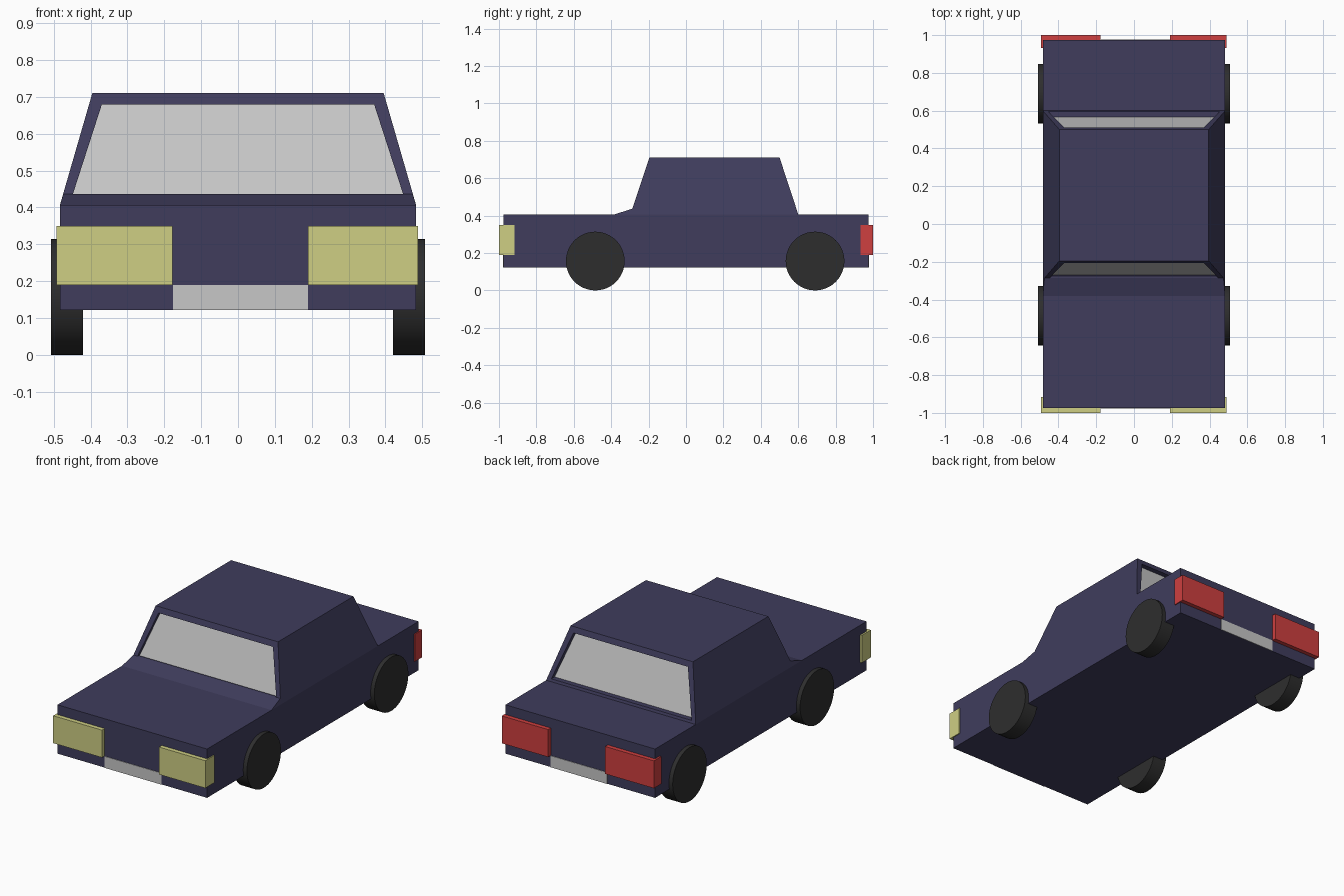
import bpy
import bmesh
from mathutils import Vector

cube = bpy.data.objects.get("Cube")
if cube:
    bpy.data.objects.remove(cube, do_unlink=True)


def material(name, rgb):
    mat = bpy.data.materials.new(name)
    mat.use_nodes = True
    mat.diffuse_color = (*rgb, 1)
    mat.node_tree.nodes["Principled BSDF"].inputs["Base Color"].default_value = (*rgb, 1)
    return mat


NAVY = material("navy paint", (0.050, 0.046, 0.108))
GREY = material("pale grey", (0.57, 0.57, 0.57))
YELLOW = material("headlight yellow", (0.62, 0.62, 0.23))
RED = material("tail light red", (0.62, 0.05, 0.05))
RUBBER = material("tyre black", (0.027, 0.027, 0.027))


def finish(bm, name, *mats):
    mesh = bpy.data.meshes.new(name)
    bmesh.ops.recalc_face_normals(bm, faces=bm.faces)
    bm.to_mesh(mesh)
    bm.free()
    for mat in mats:
        mesh.materials.append(mat)
    obj = bpy.data.objects.new(name, mesh)
    bpy.context.collection.objects.link(obj)
    return obj


def loft(bottom, top):
    """Closed block between two level rectangles (x0, x1, y0, y1, z)."""
    bm = bmesh.new()
    rings = []
    for x0, x1, y0, y1, z in (bottom, top):
        rings.append([bm.verts.new(p) for p in
                      ((x0, y0, z), (x1, y0, z), (x1, y1, z), (x0, y1, z))])
    low, high = rings
    bm.faces.new(low[::-1])
    bm.faces.new(high)
    for i in range(4):
        j = (i + 1) % 4
        bm.faces.new((low[i], low[j], high[j], high[i]))
    bm.normal_update()
    return bm


def block(name, x0, x1, y0, y1, z0, z1, mat):
    return finish(loft((x0, x1, y0, y1, z0), (x0, x1, y0, y1, z1)), name, mat)


# Lower body and the sloping cowl ahead of the windscreen
W, DECK = 0.483, 0.407
block("lower_body", -W, W, -0.975, 0.975, 0.122, DECK, NAVY)
finish(loft((-W, W, -0.38, -0.27, DECK),
            (-0.474, 0.474, -0.287, -0.275, 0.437)), "cowl", NAVY)

# Tapered cabin with recessed front and rear glass
bm = loft((-W, W, -0.297, 0.60, DECK), (-0.395, 0.395, -0.195, 0.50, 0.711))
for face in [f for f in bm.faces if abs(f.normal.y) > 0.8]:
    side = 1 if face.normal.y > 0 else -1
    bmesh.ops.inset_individual(bm, faces=[face], thickness=0.042)
    ordered = sorted(face.verts, key=lambda v: v.co.z)
    for v in ordered[:2]:
        upper = min(ordered[2:], key=lambda u: abs(u.co.x - v.co.x))
        v.co += (v.co - upper.co) * 0.04
    depth = 0.03 if side > 0 else 0.022
    glass = bmesh.ops.extrude_discrete_faces(bm, faces=[face])["faces"][0]
    bmesh.ops.translate(bm, verts=glass.verts, vec=Vector((0, -side * depth, 0)))
    glass.material_index = 1
finish(bm, "cabin", NAVY, GREY)

# Lamps and number plates at both ends
for label, x0, x1 in (("right", -0.493, -0.178), ("left", 0.19, 0.489)):
    block(label + "_headlight", x0, x1, -1.0, -0.917, 0.19, 0.35, YELLOW)
    block(label + "_tail_light", x0, x1, 0.932, 1.0, 0.19, 0.35, RED)
block("front_plate", -0.176, 0.19, -0.978, -0.972, 0.122, 0.189, GREY)
block("rear_plate", -0.176, 0.19, 0.972, 0.978, 0.122, 0.189, GREY)

# Wheels
for side, sx in (("right", -1), ("left", 1)):
    for end, y in (("front", -0.485), ("rear", 0.69)):
        bpy.ops.mesh.primitive_cylinder_add(
            vertices=48, radius=0.157, depth=0.087,
            location=(sx * 0.4635, y, 0.157), rotation=(0, 1.5707963, 0))
        wheel = bpy.context.object
        wheel.name = f"{end}_{side}_wheel"
        wheel.data.materials.append(RUBBER)
        bpy.ops.object.shade_smooth_by_angle()
